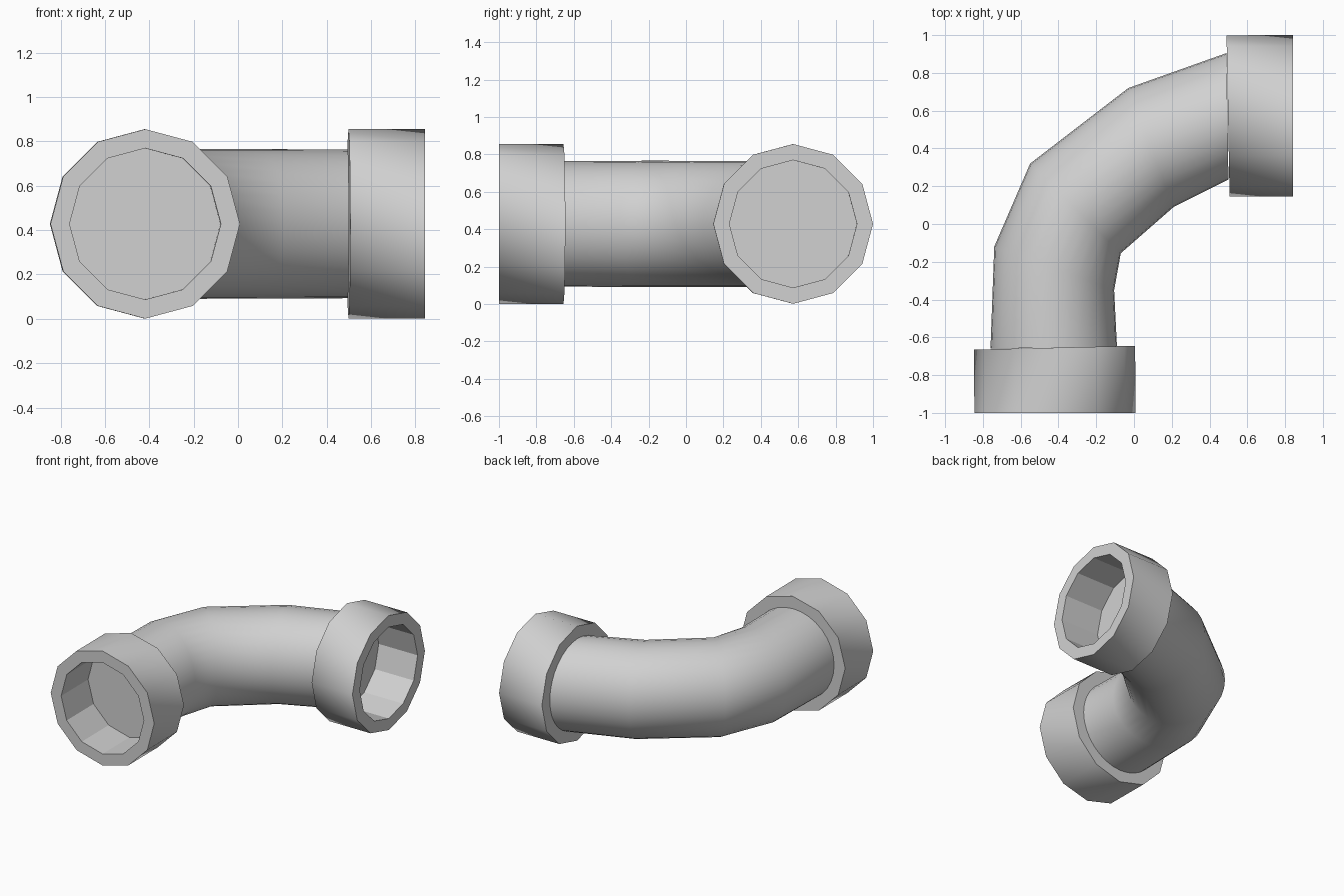
import bpy, bmesh, math
from mathutils import Vector

cube = bpy.data.objects.get("Cube")
if cube:
    bpy.data.objects.remove(cube, do_unlink=True)

MID_Z = 0.428
UP = Vector((0, 0, 1))

grey = bpy.data.materials.new("light_grey")
grey.use_nodes = True
grey.diffuse_color = (0.64, 0.64, 0.64, 1)
grey.node_tree.nodes["Principled BSDF"].inputs["Base Color"].default_value = grey.diffuse_color


def ring(bm, centre, side, radius, count, turn=0):
    """Circle of vertices spanned by the side direction and the vertical."""
    c = Vector((centre[0], centre[1], MID_Z))
    s = Vector((side[0], side[1], 0)).normalized()
    step = 2 * math.pi / count
    return [bm.verts.new(c + radius * (s * math.sin((i + turn) * step)
                                       + UP * math.cos((i + turn) * step)))
            for i in range(count)]


def bridge(bm, a, b):
    n = len(a)
    return [bm.faces.new((a[i], a[(i + 1) % n], b[(i + 1) % n], b[i])) for i in range(n)]


def finish(bm, name, flat_faces=()):
    for f in bm.faces:
        f.smooth = True
    bmesh.ops.recalc_face_normals(bm, faces=bm.faces[:])
    bm.faces.index_update()
    flat = [f.index for f in flat_faces]
    mesh = bpy.data.meshes.new(name)
    bm.to_mesh(mesh)
    bm.free()
    obj = bpy.data.objects.new(name, mesh)
    bpy.context.collection.objects.link(obj)
    mesh.materials.append(grey)
    bpy.ops.object.select_all(action='DESELECT')
    obj.select_set(True)
    bpy.context.view_layer.objects.active = obj
    bpy.ops.object.shade_smooth_by_angle(angle=math.radians(50))
    for i in flat:
        mesh.polygons[i].use_smooth = False


# Bent pipe: each station is its outer and inner point in plan
stations = [((-0.76, -0.66), (-0.09, -0.65)),
            ((-0.74, -0.12), (-0.105, -0.35)),
            ((-0.55, 0.32), (-0.07, -0.155)),
            ((-0.03, 0.72), (0.21, 0.09)),
            ((0.49, 0.905), (0.50, 0.235))]
bm = bmesh.new()
rings = []
for outer, inner in stations:
    o, i = Vector(outer), Vector(inner)
    rings.append(ring(bm, (o + i) / 2, i - o, (o - i).length / 2, 32))
for a, b in zip(rings, rings[1:]):
    bridge(bm, a, b)
bm.faces.new(rings[0])
bm.faces.new(rings[-1])
finish(bm, "bent_pipe")


def collar(name, mouth, back, mouth_side, back_side):
    """Twelve-sided socket, its sides twisted one step towards the back."""
    bm = bmesh.new()
    floor = Vector(mouth).lerp(Vector(back), 0.93)
    back_inner = ring(bm, back, back_side, 0.31, 12, 1)
    back_outer = ring(bm, back, back_side, 0.427, 12, 1)
    rim_outer = ring(bm, mouth, mouth_side, 0.427, 12)
    rim_inner = ring(bm, mouth, mouth_side, 0.341, 12)
    floor_ring = ring(bm, floor, mouth_side, 0.341, 12)
    bridge(bm, back_inner, back_outer)
    bridge(bm, back_outer, rim_outer)
    flat = bridge(bm, rim_outer, rim_inner) + bridge(bm, rim_inner, floor_ring)
    flat.append(bm.faces.new(floor_ring))
    flat.append(bm.faces.new(back_inner))
    finish(bm, name, flat)


collar("front_collar", (-0.418, -1.0), (-0.421, -0.655), (1, 0), (0.42, 0.01))
collar("left_collar", (0.842, 0.573), (0.498, 0.572), (0, 1), (-0.008, 0.418))
